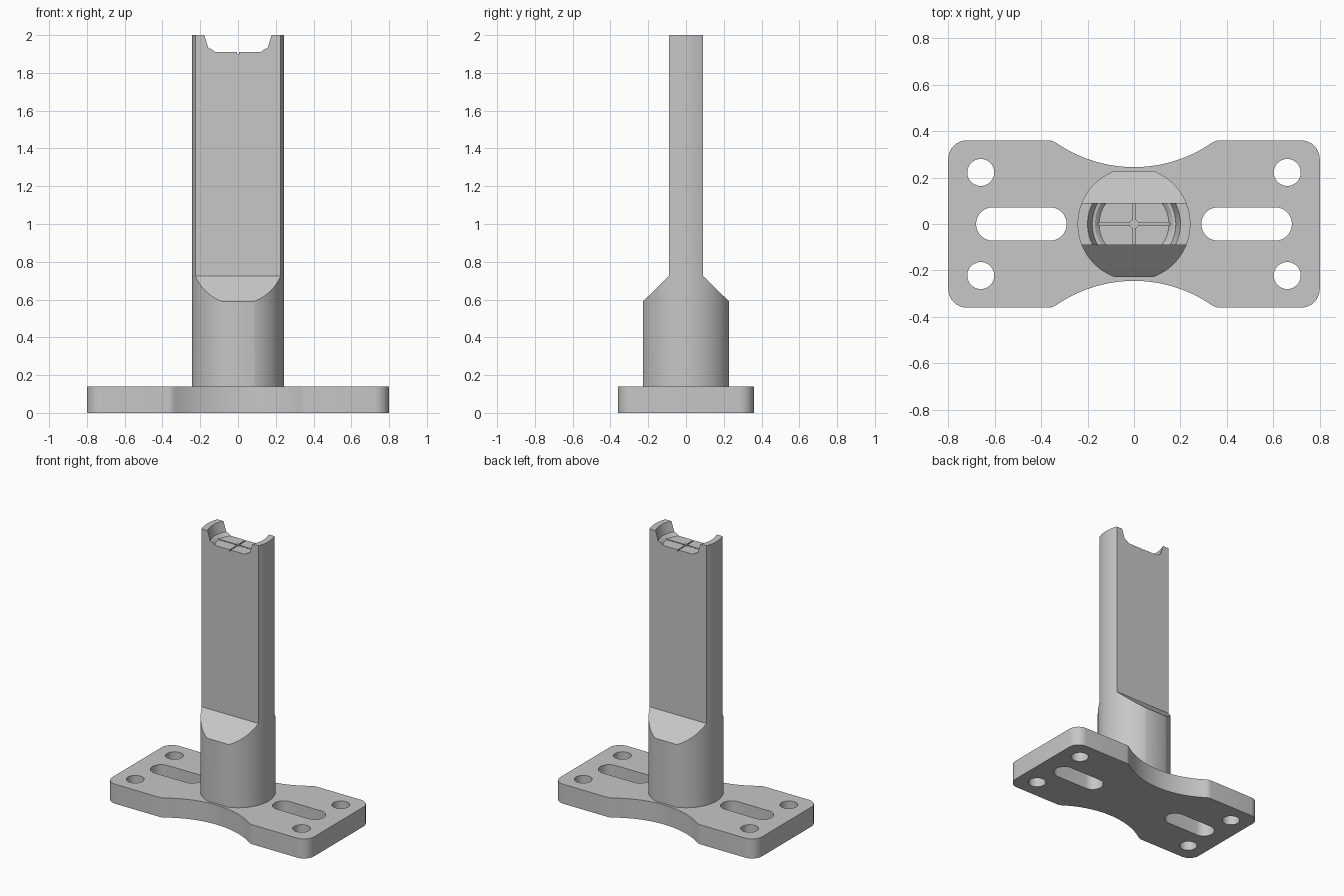
import bpy
import bmesh
from math import sin, cos, radians, atan2, degrees, sqrt
from mathutils import Matrix

if "Cube" in bpy.data.objects:
    bpy.data.objects.remove(bpy.data.objects["Cube"])

GREY = 0.57
grey = bpy.data.materials.new("plain grey")
grey.use_nodes = True
grey.diffuse_color = (GREY, GREY, GREY, 1)
grey.node_tree.nodes["Principled BSDF"].inputs["Base Color"].default_value = (GREY, GREY, GREY, 1)


def arc(cx, cy, r, a0, a1, n):
    """Points along an arc, angles in degrees."""
    angles = [radians(a0 + (a1 - a0) * i / n) for i in range(n + 1)]
    return [(cx + r * cos(a), cy + r * sin(a)) for a in angles]


def circle(cx, cy, r, n=48):
    return arc(cx, cy, r, 0, 360, n)[:-1]


def make(name, bm):
    bmesh.ops.recalc_face_normals(bm, faces=bm.faces[:])
    mesh = bpy.data.meshes.new(name)
    bm.to_mesh(mesh)
    bm.free()
    mesh.materials.append(grey)
    ob = bpy.data.objects.new(name, mesh)
    bpy.context.collection.objects.link(ob)
    return ob


def prism(name, outlines, z0, z1, turn=Matrix()):
    """Extrude closed outlines from z0 to z1, then turn the result."""
    bm = bmesh.new()
    for pts in outlines:
        low = [bm.verts.new((x, y, z0)) for x, y in pts]
        high = [bm.verts.new((x, y, z1)) for x, y in pts]
        bm.faces.new(low[::-1])
        bm.faces.new(high)
        for i in range(len(pts)):
            j = (i + 1) % len(pts)
            bm.faces.new((low[i], low[j], high[j], high[i]))
    bm.transform(turn)
    return make(name, bm)


def lathe(name, profile, n=96):
    """Stack of rings (radius, height), capped at both ends."""
    bm = bmesh.new()
    rings = [[bm.verts.new((x, y, z)) for x, y in circle(0, 0, r, n)] for r, z in profile]
    bm.faces.new(rings[0][::-1])
    bm.faces.new(rings[-1])
    for a, b in zip(rings, rings[1:]):
        for i in range(n):
            j = (i + 1) % n
            bm.faces.new((a[i], a[j], b[j], b[i]))
    return make(name, bm)


def combine(ob, tool, operation="DIFFERENCE"):
    """Apply a boolean and discard the tool object."""
    tool.hide_render = True
    mod = ob.modifiers.new("cut", "BOOLEAN")
    mod.operation = operation
    mod.solver = "EXACT"
    mod.object = tool
    bpy.context.view_layer.objects.active = ob
    bpy.ops.object.modifier_apply(modifier=mod.name)
    bpy.data.objects.remove(tool)


def smooth(ob):
    bpy.ops.object.select_all(action="DESELECT")
    ob.select_set(True)
    bpy.context.view_layer.objects.active = ob
    bpy.ops.object.shade_smooth_by_angle(angle=radians(25))


# Base plate: rounded corners, filleted concave waist
HALF_Y, THICK = 0.36, 0.14
waist_y, waist_r, fillet = 0.835, 0.59, 0.06
drop = waist_y - HALF_Y + fillet
fx = sqrt((waist_r + fillet) ** 2 - drop ** 2)
a = degrees(atan2(drop, -fx))
quarter = (arc(0.72, 0.28, 0.08, 0, 90, 10)
           + arc(fx, HALF_Y - fillet, fillet, 90, a, 6)
           + arc(0, waist_y, waist_r, a + 180, 270, 16)[1:])
back = quarter + [(-x, y) for x, y in quarter[-2::-1]]
outline = back + [(x, -y) for x, y in back[::-1]]
base_plate = prism("base_plate", [outline], 0, THICK)

# Bolt holes and adjustment slots
openings = [circle(sx * 0.66, sy * 0.222, 0.058) for sx in (-1, 1) for sy in (-1, 1)]
for cx in (-0.485, 0.485):
    openings.append(arc(cx + 0.123, 0, 0.072, -90, 90, 20)
                    + arc(cx - 0.123, 0, 0.072, 90, 270, 20))
combine(base_plate, prism("opening_cutter", openings, -0.1, 0.3))

# Post: round bar trimmed to a blade by a side profile
post = lathe("post", [(0.243, THICK - 0.01), (0.243, 2)], 128)
half = [(0.228, 0), (0.228, 0.59), (0.09, 0.725), (0.09, 2.1)]
side = half + [(-y, z) for y, z in half[::-1]]
to_side = Matrix(((0, 0, 1, 0), (1, 0, 0, 0), (0, 1, 0, 0), (0, 0, 0, 1)))
combine(post, prism("side_profile", [side], -0.5, 0.5, to_side), "INTERSECT")

# Stepped round seat in the top of the post
combine(post, lathe("seat_cutter", [(0.15, 1.91), (0.16, 1.92), (0.168, 1.927),
                                    (0.18, 1.93), (0.2, 2), (0.203, 2.01)]))

# Centring cross and centre dimple in the seat floor
w, reach = 0.004, 0.155
for lx, ly in ((reach, w), (w, reach)):
    rect = [(-lx, -ly), (lx, -ly), (lx, ly), (-lx, ly)]
    combine(post, prism("groove_cutter", [rect], 1.9, 1.93))
combine(post, lathe("dimple_cutter", [(0.018, 1.898), (0.018, 1.93)], 32))

for part in (base_plate, post):
    smooth(part)
